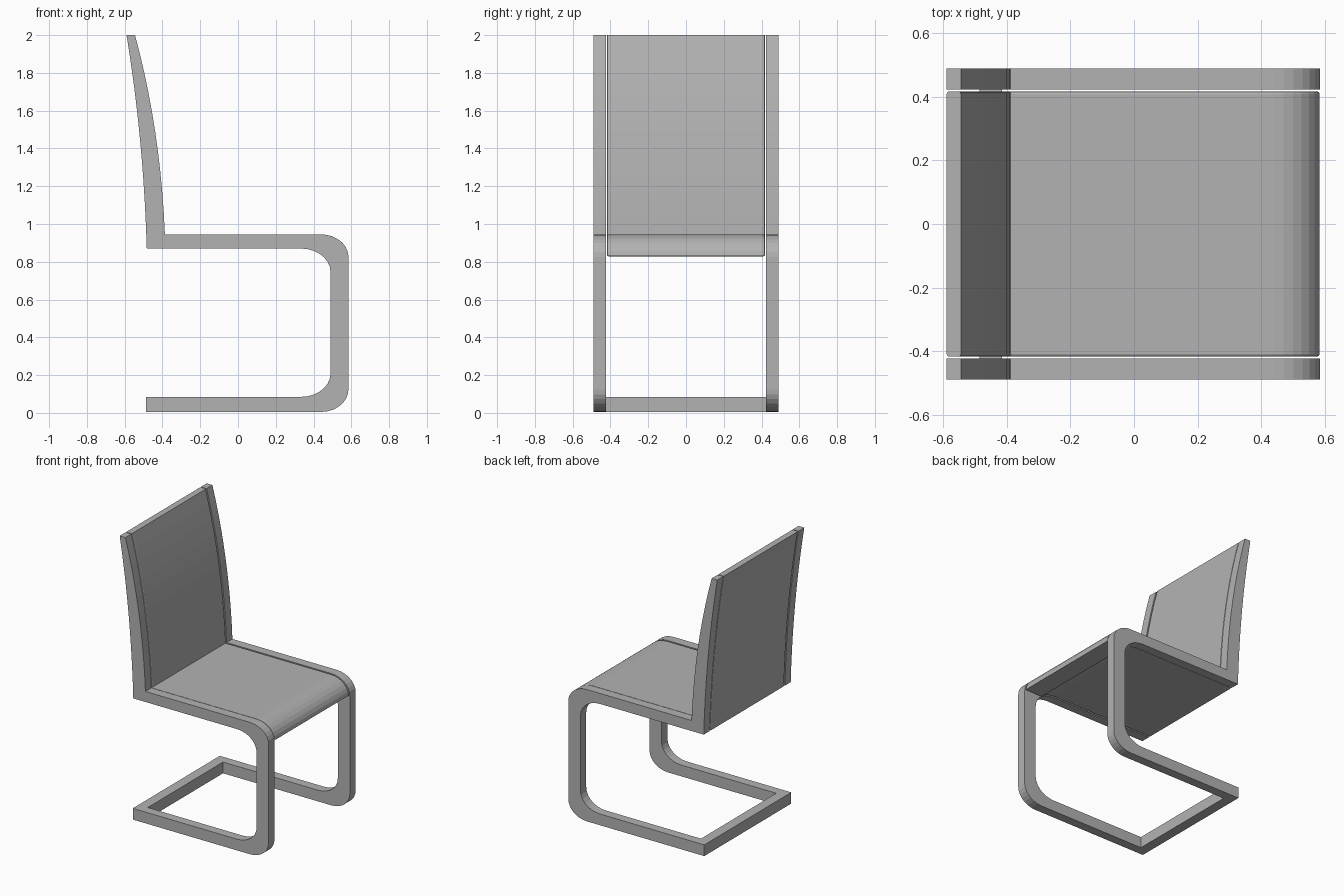
import bpy, bmesh, math
from mathutils import Vector

cube = bpy.data.objects.get("Cube")
if cube:
    bpy.data.objects.remove(cube, do_unlink=True)

# Single plain grey finish
grey = bpy.data.materials.new("grey")
grey.use_nodes = True
colour = (0.45, 0.45, 0.45, 1)
grey.diffuse_color = colour
grey.node_tree.nodes["Principled BSDF"].inputs["Base Color"].default_value = colour


def arc(cx, cz, rx, rz, start, end, steps=7):
    """Points on an elliptical corner in the side plane."""
    angles = [math.radians(start + (end - start) * i / steps) for i in range(steps + 1)]
    return [(cx + rx * math.cos(a), cz + rz * math.sin(a)) for a in angles]


def bow(a, b, c, steps=10):
    """Quadratic curve from a to c pulled towards b."""
    a, b, c = Vector(a), Vector(b), Vector(c)
    ts = [i / steps for i in range(steps + 1)]
    return [tuple(a * (1 - t) ** 2 + b * 2 * t * (1 - t) + c * t * t) for t in ts]


def extrude_profile(name, points, y0, y1, bevel=0):
    """Solid made by sweeping a side profile across y."""
    bm = bmesh.new()
    face = bm.faces.new([bm.verts.new((x, y0, z)) for x, z in points])
    swept = bmesh.ops.extrude_face_region(bm, geom=[face])["geom"]
    bmesh.ops.translate(bm, vec=(0, y1 - y0, 0),
                        verts=[v for v in swept if isinstance(v, bmesh.types.BMVert)])
    bmesh.ops.recalc_face_normals(bm, faces=bm.faces)
    if bevel:
        # Round only the long rims of the two side faces
        rims = [e for e in bm.edges if abs(e.verts[0].co.y - e.verts[1].co.y) < 1e-5
                and min(v.co.z for v in e.verts) < 1.999]
        bmesh.ops.bevel(bm, geom=rims, offset=bevel, segments=2, profile=0.5,
                        affect='EDGES', clamp_overlap=True)
    mesh = bpy.data.meshes.new(name)
    bm.to_mesh(mesh)
    bm.free()
    mesh.materials.append(grey)
    obj = bpy.data.objects.new(name, mesh)
    bpy.context.collection.objects.link(obj)
    return obj


# Curved back, shared by the side frames and the upholstered shell
back_front = bow((-0.387, 0.945), (-0.41, 1.5), (-0.545, 2.0))
back_rear = bow((-0.59, 2.0), (-0.50, 1.45), (-0.483, 0.87))

# Side frames: floor rail, front upright, seat rail and back post in one loop
frame = ([(-0.487, 0.005)]
         + arc(0.44, 0.125, 0.145, 0.12, -90, 0)
         + arc(0.44, 0.825, 0.145, 0.12, 0, 90)
         + back_front + back_rear
         + arc(0.335, 0.745, 0.155, 0.125, 90, 0)
         + arc(0.335, 0.21, 0.155, 0.125, 0, -90)
         + [(-0.487, 0.085)])
for name, y in (("right_side_frame", -0.49), ("left_side_frame", 0.424)):
    extrude_profile(name, frame, y, y + 0.066)

# Seat and back shell, ending in a rolled front lip
shell = (arc(0.44, 0.825, 0.145, 0.12, 3, 90)
         + back_front + back_rear
         + arc(0.335, 0.745, 0.155, 0.125, 90, 42))
extrude_profile("seat_and_back_shell", shell, -0.418, 0.418, bevel=0.008)

# Rear floor bar joining the two frames
bar = [(-0.487, 0.005), (-0.415, 0.005), (-0.415, 0.085), (-0.487, 0.085)]
extrude_profile("rear_floor_bar", bar, -0.424, 0.424)
